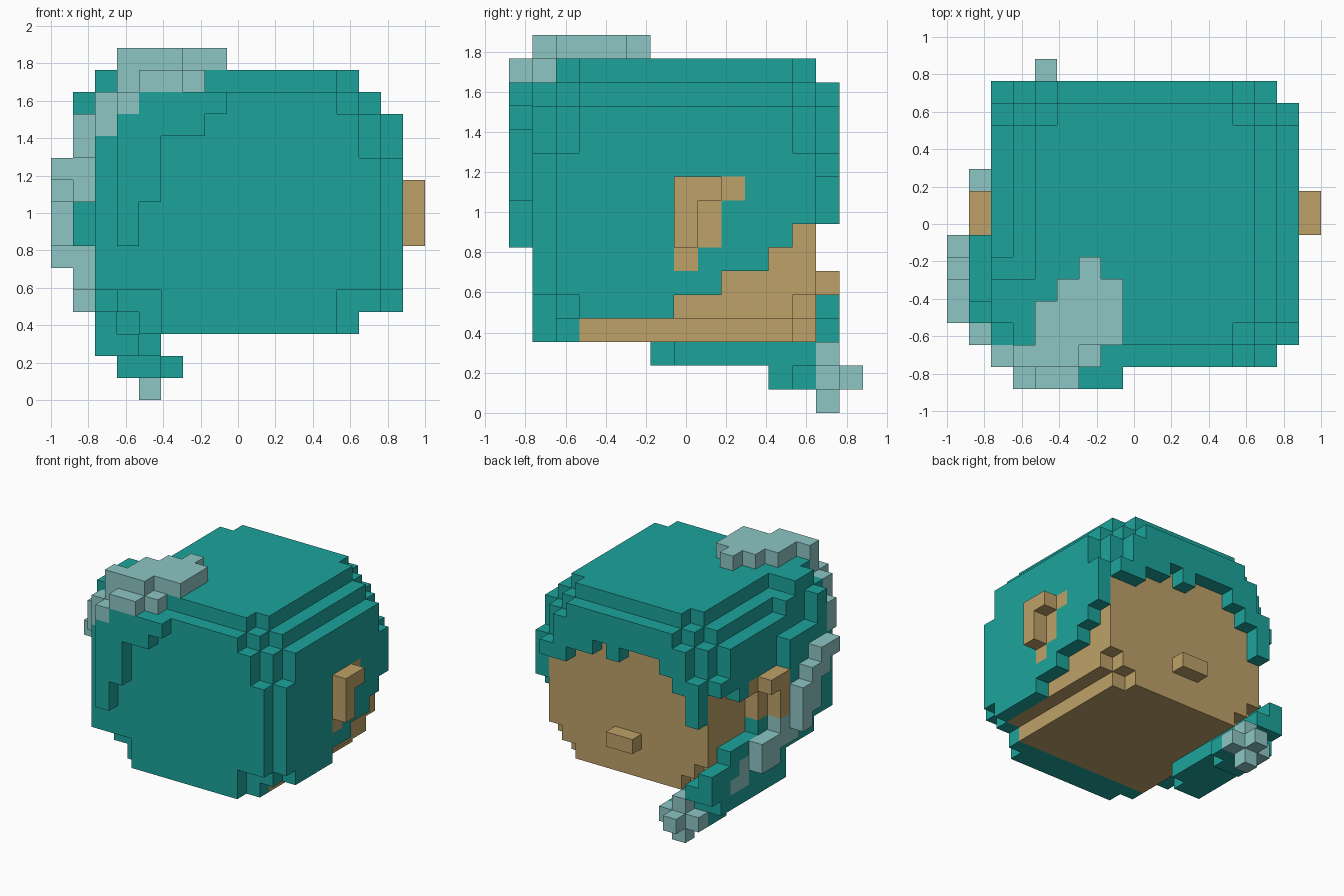
import bpy, bmesh

if "Cube" in bpy.data.objects:
    bpy.data.objects.remove(bpy.data.objects["Cube"], do_unlink=True)

U = 2 / 17                      # edge of one block
ORIGIN = (-1.0, -7.5 * U, 0.0)  # corner of the block grid


def material(name, rgb):
    m = bpy.data.materials.new(name)
    m.use_nodes = True
    m.diffuse_color = (*rgb, 1)
    m.node_tree.nodes["Principled BSDF"].inputs["Base Color"].default_value = (*rgb, 1)
    return m


TEAL = material("teal hair", (0.012, 0.371, 0.330))
SKIN = material("tan skin", (0.515, 0.355, 0.138))
PALE = material("pale ribbon", (0.266, 0.565, 0.555))

cells = {}


def box(part, xs, ys, zs):
    """Fill a block range; each range is (start, end) with end left out."""
    for x in range(*xs):
        for y in range(*ys):
            for z in range(*zs):
                cells[x, y, z] = part


# Head: a rounded block, with hair cut away from the face and jaw
TOP_CUT = [[99, 4, 2, 1], [4, 2, 1, 0], [2, 1, 0, 0]]   # by depth from front/back, then side
LEFT_HEM = {7: 5, 8: 5, 9: 6, 10: 6, 11: 7, 12: 8}
RIGHT_HEM = {9: 9, 10: 9, 11: 10, 12: 10}
FRINGE_HEM = {3: 8, 4: 10, 5: 11, 6: 12, 7: 12, 8: 12, 9: 11, 10: 12, 13: 10, 14: 10}


def head_part(x, y, z):
    dx = min(x - 2, 15 - x, 3)
    dy = min(y - 1, 13 - y, 2)
    if 14 - z < TOP_CUT[dy][dx]:
        return None
    side_hem = LEFT_HEM if x > 9 else RIGHT_HEM
    if dx == 0 and z < max(side_hem.get(y, 4), 5 if dy < 2 else 4):
        return None
    if dx == 1 and z < 4:
        return None
    if y == 1 and dx < 3 and z < 5:
        return None
    if y == 13 and z < FRINGE_HEM.get(x, 11):
        return None
    if y == 12 and (z == 3 and dx < 3 or z == 4 and dx < 2):
        return None
    if 3 <= x < 15 and 3 <= y < 13 and (z < 11 or 5 <= x < 13 and z < 13):
        return "face"
    return "hair"


for x in range(2, 16):
    for y in range(1, 14):
        for z in range(3, 15):
            part = head_part(x, y, z)
            if part:
                cells[x, y, z] = part

# Nose
box("nose", (8, 10), (13, 14), (5, 6))

# Hair swept across the front and round the right side
box("swept_hair", (3, 8), (0, 1), (13, 14))
box("swept_hair", (3, 7), (0, 1), (12, 13))
box("swept_hair", (3, 5), (0, 1), (9, 12))
box("swept_hair", (3, 4), (0, 1), (7, 9))
box("swept_hair", (2, 3), (1, 2), (5, 12))
box("swept_hair", (2, 3), (2, 6), (12, 14))
box("swept_hair", (2, 3), (3, 5), (14, 15))
box("swept_hair", (3, 4), (2, 5), (13, 15))
box("swept_hair", (1, 2), (3, 4), (11, 14))
box("swept_hair", (1, 2), (4, 7), (7, 12))

# Ribbon on the crown
box("crown_ribbon", (6, 7), (5, 6), (15, 16))
box("crown_ribbon", (5, 8), (4, 5), (15, 16))
box("crown_ribbon", (4, 8), (2, 4), (15, 16))
box("crown_ribbon", (3, 6), (1, 2), (15, 16))
box("crown_ribbon", (3, 7), (1, 2), (14, 15))
box("crown_ribbon", (4, 6), (0, 1), (14, 15))

# Ribbon running down the side, one step at a time
box("side_ribbon", (3, 4), (0, 1), (13, 14))
box("side_ribbon", (2, 3), (1, 2), (12, 14))
box("side_ribbon", (1, 2), (2, 3), (11, 13))
box("side_ribbon", (1, 2), (3, 4), (9, 11))
for y, z0, z1 in ((3, 10, 11), (4, 9, 11), (5, 7, 10), (6, 6, 9)):
    box("side_ribbon", (0, 1), (y, y + 1), (z0, z1))
for y, z0, z1 in ((6, 5, 7), (7, 5, 7), (8, 4, 6), (9, 4, 6)):
    box("side_ribbon", (1, 2), (y, y + 1), (z0, z1))

# Braid under the right jaw
box("braid", (2, 3), (6, 12), (3, 6))
box("braid", (2, 4), (6, 7), (2, 3))
box("braid", (2, 5), (7, 13), (2, 3))
box("braid", (2, 4), (11, 13), (3, 4))
box("braid", (2, 3), (12, 14), (3, 5))
box("braid", (3, 4), (13, 14), (3, 4))
box("braid", (3, 5), (11, 12), (1, 2))
box("braid", (3, 6), (12, 13), (1, 2))
box("braid_ribbon", (2, 3), (10, 11), (3, 5))
box("braid_ribbon", (2, 3), (11, 12), (3, 4))

# Tie at the braid end: a cross of blocks
for dx, dy, dz in ((0, 0, 0), (-1, 0, 0), (1, 0, 0), (0, 1, 0), (0, 0, -1), (0, 0, 1)):
    cells[4 + dx, 13 + dy, 1 + dz] = "braid_tie"

# Ears: raised rim, with the inner ear level with the hair
for name, rim, flat in (("left_ear", 16, 15), ("right_ear", 1, 2)):
    box(name, (rim, rim + 1), (7, 9), (9, 10))
    box(name, (rim, rim + 1), (7, 8), (7, 9))
    box(name, (flat, flat + 1), (8, 9), (7, 9))
    box(name, (flat, flat + 1), (9, 10), (9, 10))
    box(name, (flat, flat + 1), (7, 8), (6, 7))

MATERIALS = {
    "face": SKIN, "nose": SKIN, "left_ear": SKIN, "right_ear": SKIN,
    "hair": TEAL, "swept_hair": TEAL, "braid": TEAL,
    "crown_ribbon": PALE, "side_ribbon": PALE, "braid_ribbon": PALE, "braid_tie": PALE,
}


# Build each part from the outer faces of its blocks
def build(part):
    bm = bmesh.new()
    verts = {}

    def vert(key):
        if key not in verts:
            verts[key] = bm.verts.new([o + U * k for o, k in zip(ORIGIN, key)])
        return verts[key]

    for cell, owner in cells.items():
        if owner != part:
            continue
        for axis in range(3):
            for side in (0, 1):
                near = list(cell)
                near[axis] += 2 * side - 1
                if tuple(near) in cells:
                    continue
                a, b = (axis + 1) % 3, (axis + 2) % 3
                ring = []
                for da, db in ((0, 0), (1, 0), (1, 1), (0, 1)):
                    k = list(cell)
                    k[axis] += side
                    k[a] += da
                    k[b] += db
                    ring.append(vert(tuple(k)))
                bm.faces.new(ring if side else ring[::-1])
    bmesh.ops.dissolve_limit(bm, angle_limit=0.01, verts=bm.verts, edges=bm.edges)
    mesh = bpy.data.meshes.new(part)
    bm.to_mesh(mesh)
    bm.free()
    mesh.materials.append(MATERIALS[part])
    bpy.context.collection.objects.link(bpy.data.objects.new(part, mesh))


for part in MATERIALS:
    build(part)
